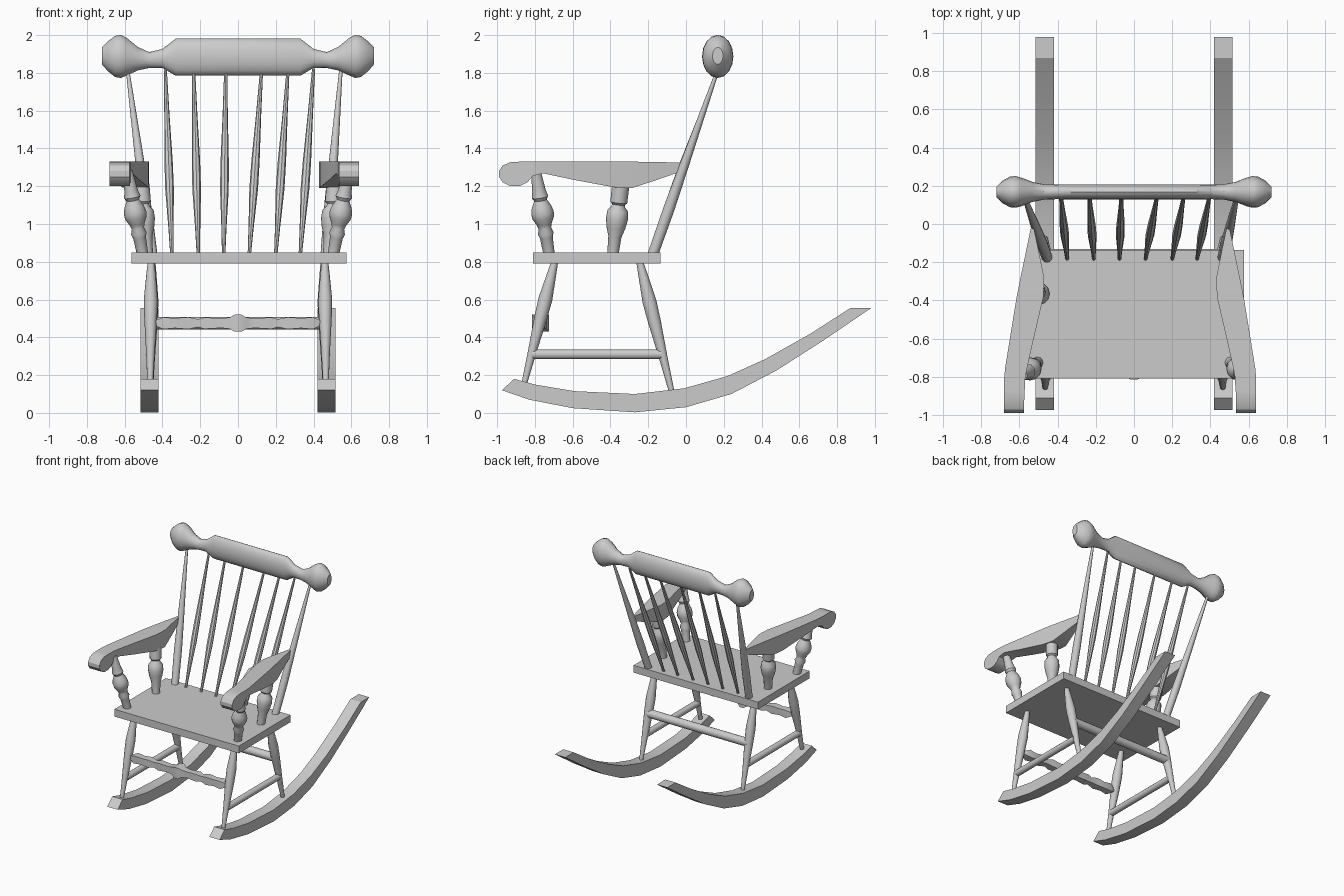
import bpy, bmesh
from math import sin, cos, pi, radians
from mathutils import Vector


def loft(name, rings, angle=40):
    """Skin a list of equal-length closed rings and cap both ends."""
    bm = bmesh.new()
    vs = [[bm.verts.new(p) for p in ring] for ring in rings]
    n = len(vs[0])
    for a, b in zip(vs, vs[1:]):
        for i in range(n):
            j = (i + 1) % n
            bm.faces.new((a[i], a[j], b[j], b[i]))
    bm.faces.new(vs[0][::-1])
    bm.faces.new(vs[-1])
    bmesh.ops.recalc_face_normals(bm, faces=bm.faces)
    mesh = bpy.data.meshes.new(name)
    bm.to_mesh(mesh)
    bm.free()
    ob = bpy.data.objects.new(name, mesh)
    bpy.context.collection.objects.link(ob)
    bpy.ops.object.select_all(action='DESELECT')
    bpy.context.view_layer.objects.active = ob
    ob.select_set(True)
    bpy.ops.object.shade_smooth_by_angle(angle=radians(angle))
    return ob


def turned(name, p0, p1, profile, sides=12, start=0.0):
    """Lathe-turned part between two points; profile is (fraction, radius)."""
    p0, p1 = Vector(p0), Vector(p1)
    axis = (p1 - p0).normalized()
    side = Vector((1, 0, 0)) if abs(axis.x) < 0.8 else Vector((0, 1, 0))
    u = (side - axis * side.dot(axis)).normalized()
    v = axis.cross(u)
    rings = []
    for t, r in profile:
        c = p0.lerp(p1, t)
        rings.append([c + r * (cos(start + 2 * pi * i / sides) * u + sin(start + 2 * pi * i / sides) * v)
                      for i in range(sides)])
    return loft(name, rings)


def box_ring(x0, x1, y, z0, z1):
    return [(x0, y, z0), (x1, y, z0), (x1, y, z1), (x0, y, z1)]


# Seat board
loft("seat", [box_ring(-0.565, 0.575, y, 0.79, 0.85) for y in (-0.81, -0.135)])

# Rocker outline as matching lower and upper points (y, z)
low = [(-0.975, 0.12), (-0.83, 0.07), (-0.6, 0.025), (-0.27, 0.003), (0, 0.03),
       (0.24, 0.10), (0.48, 0.225), (0.73, 0.385), (0.98, 0.555)]
top = [(-0.91, 0.18), (-0.80, 0.15), (-0.59, 0.115), (-0.27, 0.10), (-0.01, 0.13),
       (0.22, 0.195), (0.42, 0.285), (0.66, 0.42), (0.87, 0.555)]

# Arm stations: y, underside z, top z, inner x, outer x
arm = [(-0.99, 1.25, 1.28, .535, .64), (-0.97, 1.22, 1.31, .535, .64), (-0.93, 1.2, 1.327, .535, .64),
       (-0.88, 1.2, 1.33, .533, .64), (-0.84, 1.22, 1.33, .53, .64), (-0.81, 1.255, 1.33, .53, .64),
       (-0.755, 1.268, 1.33, .52, .635), (-0.6, 1.235, 1.33, .485, .61), (-0.385, 1.195, 1.33, .435, .575),
       (-0.285, 1.19, 1.33, .43, .555), (-0.15, 1.235, 1.328, .457, .527), (-0.02, 1.28, 1.325, .485, .5)]

leg_profile = [(0, .018), (.12, .026), (.3, .037), (.45, .034), (.75, .022), (1, .014)]
front_post_profile = [(0, .03), (.2, .034), (.25, .042), (.31, .033), (.36, .04), (.44, .058), (.5, .06),
                      (.57, .052), (.65, .034), (.69, .044), (.76, .036), (1, .026)]
back_post_profile = [(0, .03), (.25, .035), (.38, .05), (.5, .058), (.62, .055), (.68, .036),
                     (.71, .034), (.74, .045), (1, .046)]

for s, side in ((-1, "left"), (1, "right")):
    shift = -0.04 if s < 0 else 0.0
    loft("rocker_" + side, [[(s * .42, *a), (s * .515, *a), (s * .515, *b), (s * .42, *b)]
                            for a, b in zip(low, top)], 30)
    loft("arm_" + side, [box_ring(s * a + shift, s * b + shift, y, z0, z1)
                         for y, z0, z1, a, b in arm], 30)
    # Legs and side stretcher
    turned("front_leg_" + side, (s * .46, -.695, .8), (s * .465, -.86, .14), leg_profile)
    turned("back_leg_" + side, (s * .455, -.245, .8), (s * .465, -.073, .10), leg_profile)
    turned("side_stretcher_" + side, (s * .463, -.815, .31), (s * .463, -.13, .31), [(0, .026), (1, .026)])
    # Arm posts
    turned("front_arm_post_" + side, (s * .505, -.725, .84), (s * .585, -.795, 1.28), front_post_profile)
    turned("back_arm_post_" + side, (s * .48, -.387, .84), (s * .515, -.345, 1.21), back_post_profile)

# Stretchers between the legs
half = [(.0, .018), (.05, .045), (.12, .037), (.2, .045), (.26, .03), (.3, .043), (.4, .036), (.45, .043), (.48, .064)]
turned("front_stretcher", (-.44, -.77, .475), (.44, -.77, .475),
       half + [(1 - t, r) for t, r in reversed(half)], 4, pi / 4)
turned("back_stretcher", (-.46, -.163, .475), (.46, -.163, .475), [(0, .033), (1, .033)])

# Back spindles, bottom x and top x
spindle_profile = [(0, .009), (.15, .014), (.35, .023), (.5, .022), (.75, .014), (1, .008)]
for i, (b, t) in enumerate([(-.35, -.385), (-.21, -.235), (-.076, -.065), (.06, .125), (.2, .265), (.33, .4)]):
    turned(f"spindle_{i + 1}", (b, -.185, .84), (t, .17, 1.82), spindle_profile, 8)
outer_profile = [(0, .028), (.25, .03), (.5, .024), (1, .009)]
turned("outer_spindle_left", (-.455, -.175, .84), (-.585, .17, 1.82), outer_profile)
turned("outer_spindle_right", (.465, -.175, .84), (.545, .17, 1.82), outer_profile)

# Top rail: x, half depth, half height, centre z
rail = [(.72, .028, .045, 1.89), (.69, .058, .078, 1.888), (.65, .08, .109, 1.887), (.62, .083, .114, 1.887),
        (.59, .075, .1, 1.886), (.53, .052, .062, 1.875), (.47, .04, .042, 1.868), (.4, .038, .05, 1.877),
        (.33, .04, .098, 1.883)]
stations = [(-x, *r) for x, *r in rail] + rail[::-1]
loft("top_rail", [[(x, .168 + d * cos(2 * pi * i / 16), z + h * sin(2 * pi * i / 16)) for i in range(16)]
                  for x, d, h, z in stations], 35)
